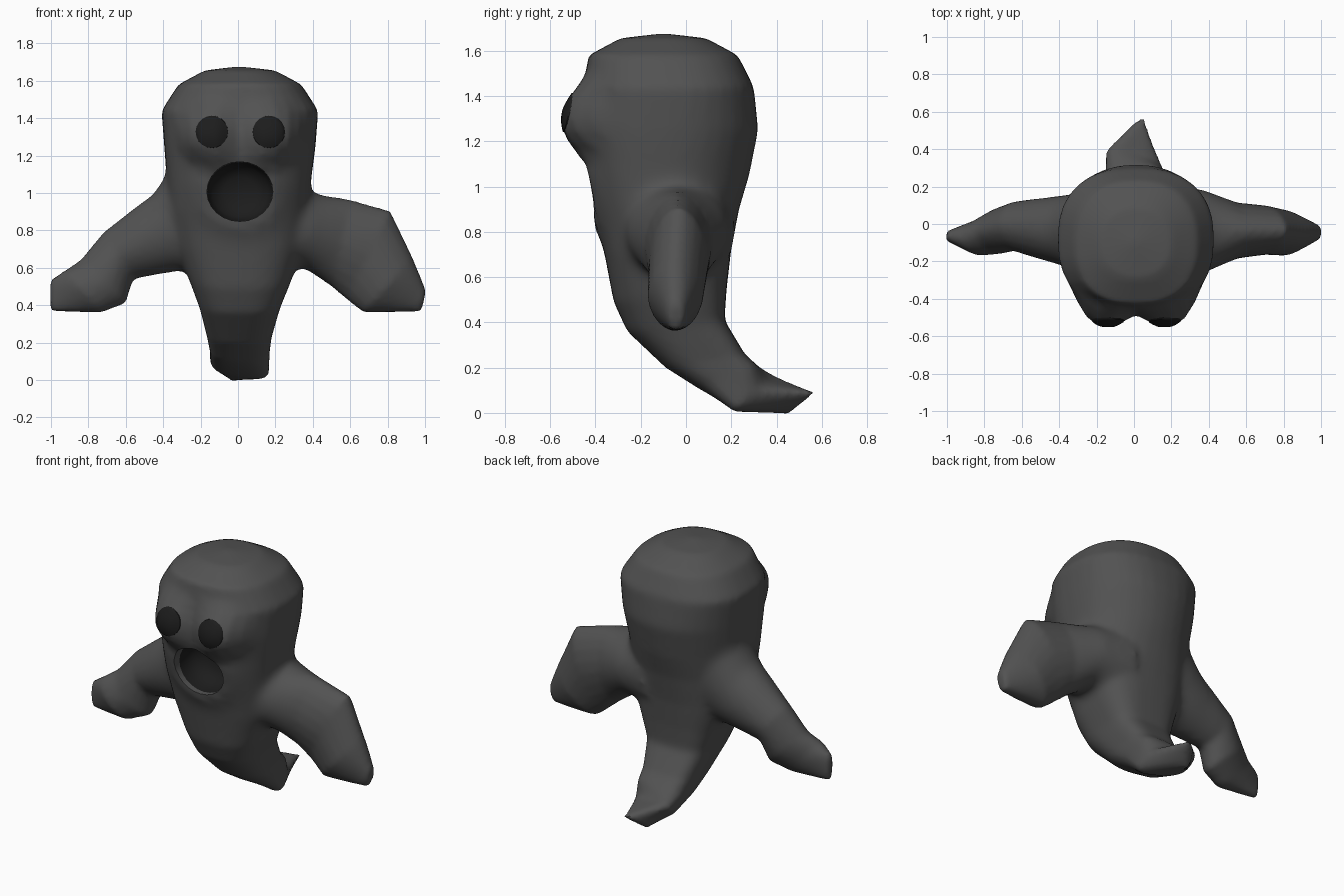
import bpy, bmesh, math
from mathutils import Vector
from mathutils.bvhtree import BVHTree

if "Cube" in bpy.data.objects:
    bpy.data.objects.remove(bpy.data.objects["Cube"])


def material(name, value):
    m = bpy.data.materials.new(name)
    m.diffuse_color = (value, value, value, 1)
    m.use_nodes = True
    m.node_tree.nodes["Principled BSDF"].inputs["Base Color"].default_value = m.diffuse_color
    return m


GREY = material("ghost grey", 0.085)
DARK = material("dark hollow", 0.012)


def finish(name, bm, mats):
    bmesh.ops.recalc_face_normals(bm, faces=bm.faces)
    me = bpy.data.meshes.new(name)
    bm.to_mesh(me)
    bm.free()
    ob = bpy.data.objects.new(name, me)
    bpy.context.collection.objects.link(ob)
    for m in mats:
        me.materials.append(m)
    return ob


def activate(ob):
    bpy.ops.object.select_all(action='DESELECT')
    ob.select_set(True)
    bpy.context.view_layer.objects.active = ob


def apply_modifier(ob, kind, **settings):
    activate(ob)
    mod = ob.modifiers.new(kind, kind)
    for key, value in settings.items():
        setattr(mod, key, value)
    bpy.ops.object.modifier_apply(modifier=mod.name)


def bridge(bm, loops):
    for p, q in zip(loops, loops[1:]):
        for k in range(len(p)):
            n = (k + 1) % len(p)
            bm.faces.new((p[k], p[n], q[n], q[k]))


def loft(name, rings, sides=32, steps=4):
    """Each ring: end point a, end point b, half width vector, squareness near a and near b."""
    bm = bmesh.new()
    loops = []
    for i in range(len(rings) - 1):
        for s in range(steps if i < len(rings) - 2 else steps + 1):
            t = s / steps
            a, b, w = (Vector(p).lerp(Vector(q), t) for p, q in zip(rings[i][:3], rings[i + 1][:3]))
            pa, pb = (p * (1 - t) + q * t for p, q in zip(rings[i][3:], rings[i + 1][3:]))
            mid, half = (a + b) / 2, (a - b) / 2
            loop = []
            for k in range(sides):
                c, d = math.cos(2 * math.pi * k / sides), math.sin(2 * math.pi * k / sides)
                power = pa if c > 0 else pb
                c = math.copysign(abs(c) ** (2 / power), c)
                d = math.copysign(abs(d) ** (2 / power), d)
                loop.append(bm.verts.new(mid + half * c + w * d))
            loops.append(loop)
    bridge(bm, loops)
    bm.faces.new(loops[0])
    bm.faces.new(loops[-1])
    return finish(name, bm, [GREY, DARK])


# Body: front y, z, back y, z, left x, right x, front and back squareness
profile = [
    (-0.12, 1.675, -0.08, 1.675, -0.02, 0.03, 2.3, 2.3),
    (-0.29, 1.655, 0.09, 1.655, -0.18, 0.20, 2.3, 2.3),
    (-0.43, 1.58, 0.23, 1.58, -0.32, 0.34, 2.4, 2.4),
    (-0.455, 1.44, 0.30, 1.44, -0.41, 0.43, 2.5, 2.4),
    (-0.46, 1.25, 0.32, 1.25, -0.395, 0.415, 2.7, 2.15),
    (-0.43, 1.05, 0.28, 1.05, -0.38, 0.39, 2.8, 2.05),
    (-0.40, 0.90, 0.235, 0.90, -0.37, 0.375, 2.7, 2.2),
    (-0.36, 0.70, 0.20, 0.72, -0.33, 0.35, 2.6, 2.6),
    (-0.32, 0.49, 0.18, 0.55, -0.255, 0.28, 2.6, 3.2),
    (-0.26, 0.36, 0.17, 0.41, -0.205, 0.225, 2.6, 3.6),
    (-0.09, 0.20, 0.26, 0.26, -0.165, 0.18, 2.6, 3.6),
    (0.06, 0.105, 0.315, 0.21, -0.15, 0.17, 2.8, 3.4),
]
rings = [(((l + r) / 2, y0, z0), ((l + r) / 2, y1, z1), ((r - l) / 2, 0, 0), p, q)
         for y0, z0, y1, z1, l, r, p, q in profile]
# Twisted tail end
rings += [((0.015, 0.24, 0.015), (0.0, 0.38, 0.145), (0.157, -0.05, -0.025), 3.2, 3.2),
          ((-0.03, 0.45, -0.005), (0.045, 0.57, 0.092), (0.025, 0, 0), 3, 3)]
body = loft("ghost_body", rings)

# Flat-topped mounds that carry the eyes, and a raised rim around the mouth
EYES = ((-0.14, 1.327), (0.165, 1.327))
for v in body.data.vertices:
    x, y, z = v.co
    if y < -0.2:
        ex, ez = min(EYES, key=lambda e: abs(x - e[0]))
        r = math.hypot(x - ex, z - ez + 0.01)
        t = min(max((0.215 - r) / 0.14, 0), 1)
        target = -0.555 + 3.5 * min(r, 0.1) ** 2 + 0.15 * (z - 1.3)
        v.co.y += (min(target, y) - y) * t * t * (3 - 2 * t)
        rim = math.hypot((x - 0.01) / 0.2, (z - 1.0) / 0.18)
        v.co.y -= 0.02 * math.exp(-((rim - 1) / 0.3) ** 2)

# Arms: top x, z, bottom x, z, front y, back y, squareness
left = [
    (-0.28, 1.26, -0.12, 0.62, -0.27, 0.18, 2.1),
    (-0.45, 1.00, -0.32, 0.58, -0.225, 0.155, 2),
    (-0.72, 0.79, -0.56, 0.54, -0.145, 0.12, 1.8),
    (-0.84, 0.645, -0.60, 0.41, -0.16, 0.085, 1.8),
    (-0.92, 0.59, -0.73, 0.36, -0.17, 0.025, 1.9),
    (-1.005, 0.535, -1.005, 0.365, -0.09, -0.04, 2.3),
]
right = [
    (0.20, 1.05, 0.12, 0.56, -0.30, 0.22, 2.1),
    (0.40, 1.00, 0.35, 0.60, -0.265, 0.185, 2),
    (0.60, 0.965, 0.50, 0.50, -0.185, 0.115, 1.8),
    (0.815, 0.905, 0.58, 0.43, -0.165, 0.10, 1.8),
    (0.935, 0.655, 0.67, 0.36, -0.17, 0.075, 1.8),
    (1.005, 0.48, 0.98, 0.365, -0.08, -0.01, 2.3),
]
for name, rows in (("left_arm", left), ("right_arm", right)):
    arm = loft(name, [((tx, (f + b) / 2, tz), (bx, (f + b) / 2, bz), (0, (b - f) / 2, 0), p, p)
                      for tx, tz, bx, bz, f, b, p in rows], sides=20)
    apply_modifier(body, 'BOOLEAN', operation='UNION', object=arm, solver='EXACT')
    bpy.data.objects.remove(arm)

# Melt the arms into the body, most strongly around the shoulders
apply_modifier(body, 'REMESH', mode='VOXEL', voxel_size=0.018)
apply_modifier(body, 'SMOOTH', factor=0.5, iterations=3)
group = body.vertex_groups.new(name="soft areas")
for v in body.data.vertices:
    x, y, z = v.co
    near = 1 - abs(abs(x) - 0.38) / 0.16
    weight = 0
    if near > 0 and 0.5 < z < 1.2:
        weight = min(1, 2 * near) * min(1, (z - 0.5) / 0.1, (1.2 - z) / 0.1)
    if abs(x) < 0.45 and z > 0.25 and (y > -0.3 or z < 0.8):
        weight = max(weight, 0.3 * min(1, (z - 0.25) / 0.1))
    if weight > 0:
        group.add([v.index], weight, 'REPLACE')
apply_modifier(body, 'SMOOTH', factor=0.5, iterations=30, vertex_group="soft areas")

# Eyes: thin domed plates laid on the mounds
bm = bmesh.new()
bm.from_mesh(body.data)
tree = BVHTree.FromBMesh(bm)
bm.free()
for side, (ex, ez) in zip(("left", "right"), EYES):
    bm = bmesh.new()
    rows = []
    for r in (0.02, 0.045, 0.07, 0.086, 0.087):
        row = []
        for k in range(20):
            a = 2 * math.pi * k / 20
            p = Vector((ex + r * math.cos(a), -2, ez + r * math.sin(a)))
            hit = tree.ray_cast(p, Vector((0, 1, 0)))[0]
            row.append(bm.verts.new(hit + Vector((0, 0.004 if r > 0.0865 else -0.005, 0))))
        rows.append(row)
    bm.faces.new(rows[0])
    bridge(bm, rows)
    eye = finish(side + "_eye", bm, [DARK])
    if sum(f.normal.y for f in eye.data.polygons) > 0:
        eye.data.flip_normals()
    activate(eye)
    bpy.ops.object.shade_smooth_by_angle(angle=math.radians(50))

# Mouth: short grey lips around a dark hollow; radius scale at each depth
bm = bmesh.new()
loops = []
for y, s in ((-0.60, 1.03), (-0.43, 1.01), (-0.37, 1.0), (-0.31, 0.99), (-0.25, 0.85), (-0.21, 0.5)):
    loops.append([bm.verts.new((0.01 + 0.175 * s * math.cos(k * math.pi / 12), y,
                                1.007 + 0.158 * s * math.sin(k * math.pi / 12))) for k in range(24)])
bridge(bm, loops)
bm.faces.new(loops[0])
bm.faces.new(loops[-1])
for f in bm.faces:
    f.material_index = 1 if f.calc_center_median().y > -0.375 else 0
cutter = finish("mouth_cutter", bm, [GREY, DARK])
apply_modifier(body, 'BOOLEAN', operation='DIFFERENCE', object=cutter, solver='EXACT')
bpy.data.objects.remove(cutter)
activate(body)
bpy.ops.object.shade_smooth_by_angle(angle=math.radians(50))
